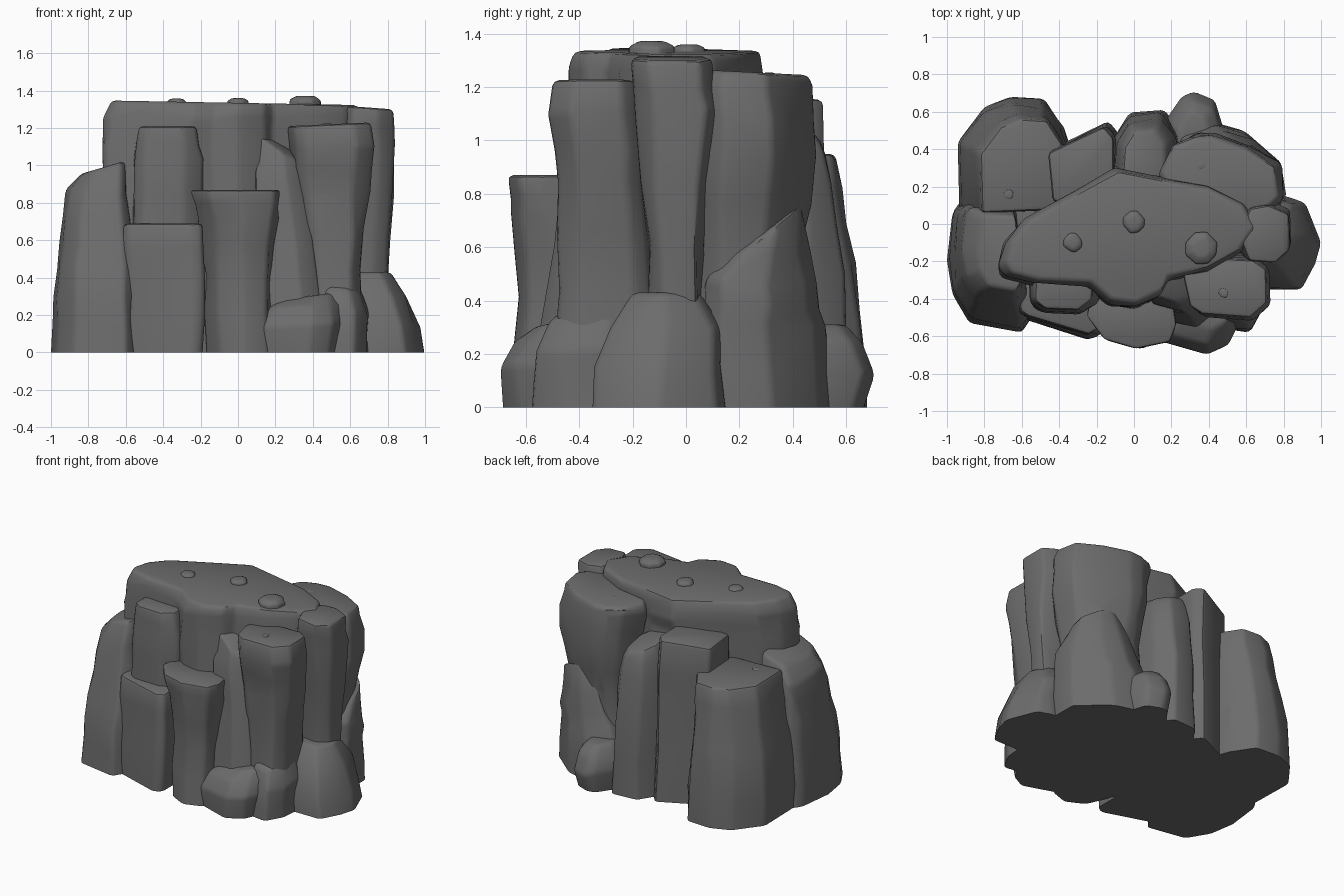
import bpy, bmesh, random
from math import cos, sin, pi, copysign

random.seed(7)

cube = bpy.data.objects.get("Cube")
if cube:
    bpy.data.objects.remove(cube, do_unlink=True)

stone = bpy.data.materials.new("grey_stone")
stone.use_nodes = True
GREY = (0.15, 0.15, 0.15, 1)
stone.diffuse_color = GREY
stone.node_tree.nodes["Principled BSDF"].inputs["Base Color"].default_value = GREY
stone.node_tree.nodes["Principled BSDF"].inputs["Roughness"].default_value = 0.9


def fit(pts):
    """Scale an outline to the square from -1 to 1."""
    for k in (0, 1):
        lo, hi = min(p[k] for p in pts), max(p[k] for p in pts)
        for p in pts:
            p[k] = 2 * (p[k] - lo) / (hi - lo) - 1
    return pts


def outline(sides, boxy):
    """Irregular rounded polygon."""
    pts = []
    for i in range(sides):
        a = 2 * pi * (i + 0.5 + random.uniform(-0.2, 0.2)) / sides
        r = random.uniform(0.92, 1.05)
        pts.append([r * copysign(abs(f(a)) ** boxy, f(a)) for f in (cos, sin)])
    return pts


def rock(name, rings, sides=8, boxy=0.7, slope=(0, 0), shape=None, bevel=0.022, rough=0.01):
    """Loft an outline through rings of (z, x min, x max, y min, y max)."""
    pts = fit([list(p) for p in shape] if shape else outline(sides, boxy))
    # halfway rings give the worn, faceted sides
    levels = [rings[0]]
    for a, b in zip(rings, rings[1:]):
        if b[0] - a[0] > 0.15:
            levels.append(tuple((p + q) / 2 for p, q in zip(a, b)))
        levels.append(b)
    bm = bmesh.new()
    loops = []
    for n, (z, x0, x1, y0, y1) in enumerate(levels):
        mid = 0 < n < len(levels) - 1
        top = n == len(levels) - 1
        loop = []
        for px, py in pts:
            j = [random.uniform(-rough, rough) * mid for _ in range(3)]
            tilt = (slope[0] * px + slope[1] * py) * top
            loop.append(bm.verts.new(((x0 + x1) / 2 + px * (x1 - x0) / 2 + j[0],
                                      (y0 + y1) / 2 + py * (y1 - y0) / 2 + j[1],
                                      z + tilt + j[2] * 2)))
        loops.append(loop)
    for a, b in zip(loops, loops[1:]):
        for i in range(len(pts)):
            k = (i + 1) % len(pts)
            bm.faces.new((a[i], a[k], b[k], b[i]))
    bm.faces.new(loops[0][::-1])
    bm.faces.new(loops[-1])
    bmesh.ops.recalc_face_normals(bm, faces=bm.faces)
    # wear down the hard edges, but keep the ground edge crisp
    hard = [e for e in bm.edges if e.calc_face_angle(0) > 0.35
            and max(v.co.z for v in e.verts) > rings[0][0] + 0.01]
    bmesh.ops.bevel(bm, geom=hard, offset=bevel, segments=2, profile=0.5,
                    affect='EDGES', clamp_overlap=True)
    mesh = bpy.data.meshes.new(name)
    bm.to_mesh(mesh)
    bm.free()
    mesh.materials.append(stone)
    obj = bpy.data.objects.new(name, mesh)
    bpy.context.collection.objects.link(obj)
    bpy.ops.object.select_all(action='DESELECT')
    obj.select_set(True)
    bpy.context.view_layer.objects.active = obj
    bpy.ops.object.shade_smooth_by_angle(angle=0.6)


# central plateau
PLATEAU = [(-.7, -.28), (-.55, -.32), (-.25, -.33), (-.14, -.43), (0, -.45), (.14, -.38), (.18, -.3),
           (.4, -.25), (.58, -.15), (.66, -.02), (.6, .1), (.4, .2), (.1, .26), (-.1, .3),
           (-.3, .19), (-.6, .02), (-.7, -.1), (-.73, -.22)]
rock("plateau", [(0, -.72, .68, -.5, .38), (.6, -.73, .66, -.47, .32), (1.1, -.73, .65, -.45, .29),
                 (1.27, -.72, .66, -.45, .3), (1.335, -.68, .64, -.42, .28)],
     shape=PLATEAU, slope=(-.012, 0))

# tall columns around the plateau
BACK_RIGHT = [(.4, .49), (.6, .42), (.77, .31), (.79, .12), (.7, .02), (.2, .05), (.12, .27),
              (.2, .43), (.3, .48)]
rock("back_right_column", [(0, .15, .72, .02, .46), (.6, .22, .74, .05, .44), (.95, .17, .81, .04, .49),
                           (1.2, .13, .79, .04, .48), (1.255, .15, .77, .06, .46)],
     shape=BACK_RIGHT, slope=(0, -.01))
rock("right_column", [(.2, .5, .79, -.13, .06), (.6, .5, .81, -.14, .06), (1.1, .52, .84, -.2, .13),
                      (1.31, .56, .83, -.21, .1)], sides=7, slope=(-.01, 0))
rock("front_right_column", [(0, .36, .66, -.53, -.1), (.45, .37, .66, -.48, -.12),
                            (.85, .3, .7, -.49, -.15), (1.1, .27, .73, -.51, -.17),
                            (1.22, .26, .71, -.5, -.18)], slope=(.01, 0))
rock("front_left_pillar", [(0, -.58, -.19, -.5, -.2), (.69, -.56, -.19, -.48, -.2),
                           (1.02, -.56, -.19, -.47, -.2), (1.21, -.53, -.22, -.46, -.2)], boxy=0.5)
rock("front_wedge", [(0, .1, .48, -.58, -.2), (.6, .1, .4, -.5, -.2), (.95, .1, .34, -.46, -.2),
                     (1.12, .12, .29, -.42, -.2)], sides=6, slope=(-.05, .03))

# stepped blocks at the front
SLAB = [(-1, 1), (-1, -.35), (-.8, -.5), (.75, -1), (1, -.85), (1, 1)]
rock("front_left_slab", [(0, -.61, -.19, -.62, -.2), (.4, -.61, -.18, -.61, -.2),
                         (.69, -.61, -.19, -.59, -.2)], shape=SLAB)
CENTER = [(-1, .2), (-.6, -.65), (.1, -1), (.85, -.75), (1, -.1), (.9, 1), (-.9, 1)]
rock("front_center_block", [(0, -.17, .19, -.67, -.3), (.4, -.18, .18, -.63, -.3),
                            (.72, -.21, .22, -.66, -.35), (.87, -.26, .23, -.67, -.38)], shape=CENTER)

# broad columns on the left
LEFT = [(-.97, .05), (-.93, .11), (-.6, .1), (-.54, -.49), (-.6, -.58), (-.88, -.53), (-.97, -.38),
        (-1, -.2)]
rock("left_column", [(0, -1, -.54, -.58, .12), (.3, -.99, -.55, -.55, .11), (.6, -.96, -.57, -.48, .1),
                     (.86, -.92, -.59, -.41, .08), (.99, -.84, -.6, -.36, .05)],
     shape=LEFT, slope=(.035, 0))
BACK_LEFT = [(-.93, .08), (-.94, .45), (-.8, .62), (-.66, .67), (-.48, .66), (-.38, .52), (-.33, .4),
             (-.4, .1)]
rock("back_left_column", [(0, -.94, -.33, .04, .68), (.35, -.93, -.34, .05, .66),
                          (.7, -.87, -.35, .06, .6), (.95, -.82, -.35, .06, .56)], shape=BACK_LEFT)
rock("left_gap_fill", [(0, -.85, -.3, -.2, .4), (.45, -.78, -.3, -.2, .35), (.8, -.7, -.3, -.2, .25)])

# narrow columns at the back
PILLAR = [(-1, .3), (-.85, -1), (1, -1), (1, .7), (.7, 1)]
rock("back_pillar", [(0, -.46, -.08, .1, .55), (.7, -.46, -.1, .1, .53),
                     (1.14, -.46, -.11, .12, .52)], shape=PILLAR, slope=(.02, 0))
rock("back_thin_pillar", [(0, -.13, .26, .1, .61), (.5, -.12, .24, .1, .59), (.85, -.1, .22, .15, .55),
                          (1.04, -.06, .17, .2, .5)], sides=8, slope=(-.03, -.03))

# boulders at the foot
CORNER = [(-1, -.8), (.6, -1), (1, -.7), (1, .1), (.3, .8), (-.3, 1), (-1, .8)]
rock("back_right_boulder", [(0, .2, .79, .05, .55), (.3, .25, .79, .05, .52), (.46, .35, .79, .07, .49),
                            (.7, .45, .74, .24, .43)], shape=CORNER, slope=(-.02, .06))
BROAD = [(-1, -1), (.5, -1), (.85, -.45), (1, 0), (.6, .85), (.1, 1), (-1, .9)]
rock("right_boulder", [(0, .58, 1, -.35, .15), (.15, .58, .98, -.34, .14), (.3, .58, .91, -.28, .14),
                       (.43, .59, .82, -.2, .05)], shape=BROAD)
FRONT = [(-1, -.2), (-.75, -.6), (.3, -1), (.8, -.7), (1, -.2), (.9, 1), (-.9, 1)]
rock("front_boulder", [(0, .09, .53, -.69, -.3), (.14, .08, .55, -.7, -.3), (.24, .14, .54, -.64, -.32),
                       (.3, .22, .52, -.56, -.32)], shape=FRONT, slope=(.02, 0))
rock("front_small_rock", [(0, .42, .7, -.58, -.2), (.2, .43, .7, -.56, -.2), (.32, .44, .67, -.51, -.2),
                          (.4, .48, .63, -.43, -.25)], sides=7, slope=(0, .02))
BACK = [(-1, 0), (-.9, -1), (.7, -1), (1, -.2), (.75, .7), (0, 1), (-.4, .9)]
rock("back_boulder", [(0, .18, .46, .4, .67), (.13, .16, .48, .4, .71), (.24, .18, .46, .4, .66),
                      (.31, .23, .4, .4, .6)], shape=BACK)

# little stones lying on the flat tops
for i, (x, y, z, r) in enumerate([(-.33, -.1, 1.33, .055), (0, .01, 1.33, .06), (.36, -.13, 1.33, .085),
                                  (.36, .31, 1.24, .03), (.48, -.37, 1.21, .03), (-.67, .16, .94, .03)]):
    h = r * .5
    rock(f"pebble_{i}", [(z - .02, x - r, x + r, y - r, y + r), (z + h * .5, x - r, x + r, y - r, y + r),
                         (z + h, x - r * .55, x + r * .55, y - r * .55, y + r * .55)],
         boxy=1, bevel=.01, rough=.003)
